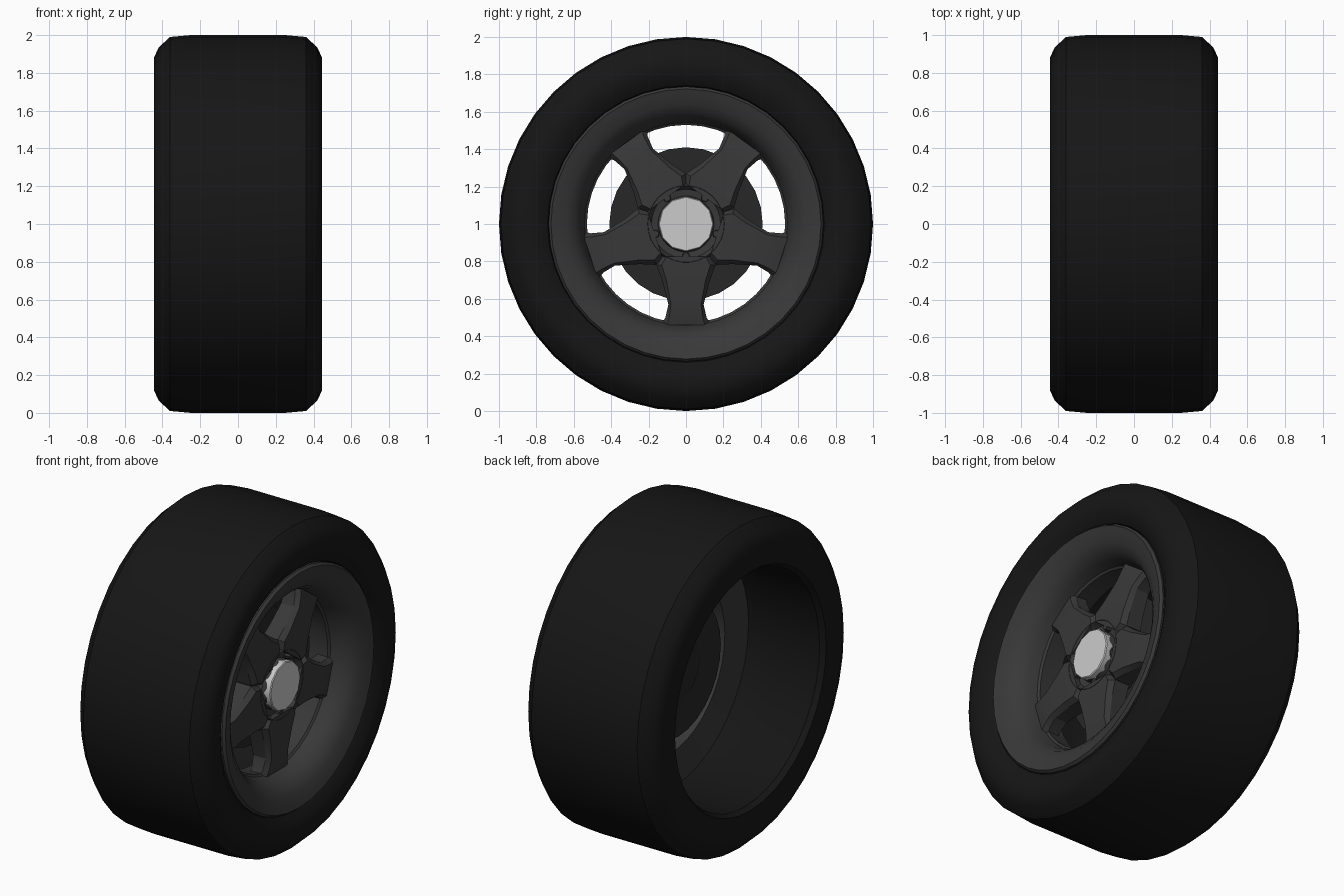
import bpy, bmesh
from math import sin, cos, pi, radians
from mathutils import Matrix, Vector

if "Cube" in bpy.data.objects:
    bpy.data.objects.remove(bpy.data.objects["Cube"])


def material(name, v):
    m = bpy.data.materials.new(name)
    m.diffuse_color = (v, v, v, 1)
    m.use_nodes = True
    m.node_tree.nodes["Principled BSDF"].inputs["Base Color"].default_value = m.diffuse_color
    return m


RUBBER = material("rubber", 0.008)
METAL = material("dark_metal", 0.04)
IRON = material("disc_iron", 0.02)


def finish(bm, name, mat=None, angle=35):
    bmesh.ops.remove_doubles(bm, verts=bm.verts, dist=1e-5)
    bmesh.ops.recalc_face_normals(bm, faces=bm.faces)
    me = bpy.data.meshes.new(name)
    bm.to_mesh(me)
    bm.free()
    ob = bpy.data.objects.new(name, me)
    ob.location.z = 1
    bpy.context.collection.objects.link(ob)
    if mat:
        me.materials.append(mat)
    bpy.ops.object.select_all(action='DESELECT')
    ob.select_set(True)
    bpy.context.view_layer.objects.active = ob
    bpy.ops.object.shade_smooth_by_angle(angle=radians(angle))
    return ob


def lathe(name, profile, n, mat=None, closed=True, angle=35):
    """Revolve (x, radius) points about the wheel axle (x)."""
    bm = bmesh.new()
    rings = [[bm.verts.new((x, r * cos(2 * pi * i / n), r * sin(2 * pi * i / n)))
              for i in range(n)] for x, r in profile]
    pairs = list(zip(rings, rings[1:]))
    if closed:
        pairs.append((rings[-1], rings[0]))
    else:
        for ring in (rings[0], rings[-1]):
            bm.faces.new(ring)
    for a, b in pairs:
        for i in range(n):
            j = (i + 1) % n
            bm.faces.new((a[i], a[j], b[j], b[i]))
    return finish(bm, name, mat, angle)


def spin(k, count=5, start=-pi / 2):
    """Rotation taking +y to the k-th radial direction."""
    return Matrix.Rotation(start + 2 * pi * k / count, 4, 'X')


# Tyre: rounded shoulders, bulged front wall, open at the back
lathe("tire", [(-0.44, 0.735), (-0.445, 0.80), (-0.445, 0.88), (-0.42, 0.935),
               (-0.36, 0.99), (-0.25, 1.0), (0.25, 1.0), (0.36, 0.99),
               (0.42, 0.935), (0.445, 0.88), (0.44, 0.80), (0.40, 0.74),
               (0.36, 0.725), (0.08, 0.735), (-0.38, 0.735), (-0.41, 0.715)],
      40, RUBBER)

# Rim: rounded lip, deep dish, short barrel and flat back
lathe("rim", [(0.36, 0.728), (0.405, 0.735), (0.42, 0.722), (0.413, 0.70),
              (0.395, 0.64), (0.36, 0.59), (0.31, 0.56), (0.25, 0.543),
              (0.24, 0.53), (0.11, 0.535), (0.085, 0.73)], 40, METAL)

# Spokes: (distance, half width front, half width back, front x)
stations = [(0.175, 0.105, 0.127, 0.300), (0.22, 0.130, 0.158, 0.300),
            (0.30, 0.105, 0.128, 0.295), (0.43, 0.080, 0.094, 0.285),
            (0.50, 0.090, 0.110, 0.275), (0.54, 0.100, 0.135, 0.265)]
bm = bmesh.new()
for k in range(5):
    rings = []
    for d, wf, wb, x in stations:
        sec = [(x, d, -wf), (x, d, wf), (x - 0.03, d, wb),
               (0.17, d, wb), (0.17, d, -wb), (x - 0.03, d, -wb)]
        rings.append([bm.verts.new(spin(k) @ Vector(p)) for p in sec])
    for a, b in zip(rings, rings[1:]):
        for i in range(6):
            j = (i + 1) % 6
            bm.faces.new((a[i], a[j], b[j], b[i]))
    bm.faces.new(rings[0])
    bm.faces.new(rings[-1])
finish(bm, "spokes", METAL, 20)

# Hub with recessed ring around the cap
lathe("hub", [(0.302, 0.205), (0.265, 0.185), (0.26, 0.15), (0.30, 0.14),
              (0.30, 0.05), (0.12, 0.05), (0.12, 0.22), (0.26, 0.22)], 30, METAL)
lathe("hub_cap", [(0.27, 0.145), (0.318, 0.148), (0.323, 0.143)], 12, None, False)

# Wheel nuts, one at the root of each spoke
bm = bmesh.new()
for k in range(5):
    m = spin(k) @ Matrix.Translation((0.27, 0.172, 0)) @ Matrix.Rotation(pi / 2, 4, 'Y')
    bmesh.ops.create_cone(bm, cap_ends=True, segments=6, radius1=0.024,
                          radius2=0.02, depth=0.05, matrix=m)
finish(bm, "wheel_nuts", METAL)

# Vented brake disc: two plates joined by vanes, and a centre hat
for side, x in (("inner", 0.05), ("outer", 0.09)):
    lathe("brake_plate_" + side, [(x, 0.41), (x + 0.02, 0.41),
                                  (x + 0.02, 0.15), (x, 0.15)], 28, IRON)
bm = bmesh.new()
for k in range(40):
    m = spin(k, 40) @ Matrix.Translation((0.08, 0.32, 0)) @ Matrix.Diagonal((0.022, 0.16, 0.012, 1))
    bmesh.ops.create_cube(bm, size=1, matrix=m)
finish(bm, "brake_vanes", IRON)
lathe("brake_hat", [(0.04, 0.19), (0.05, 0.21), (0.14, 0.21)], 12, IRON, False)
